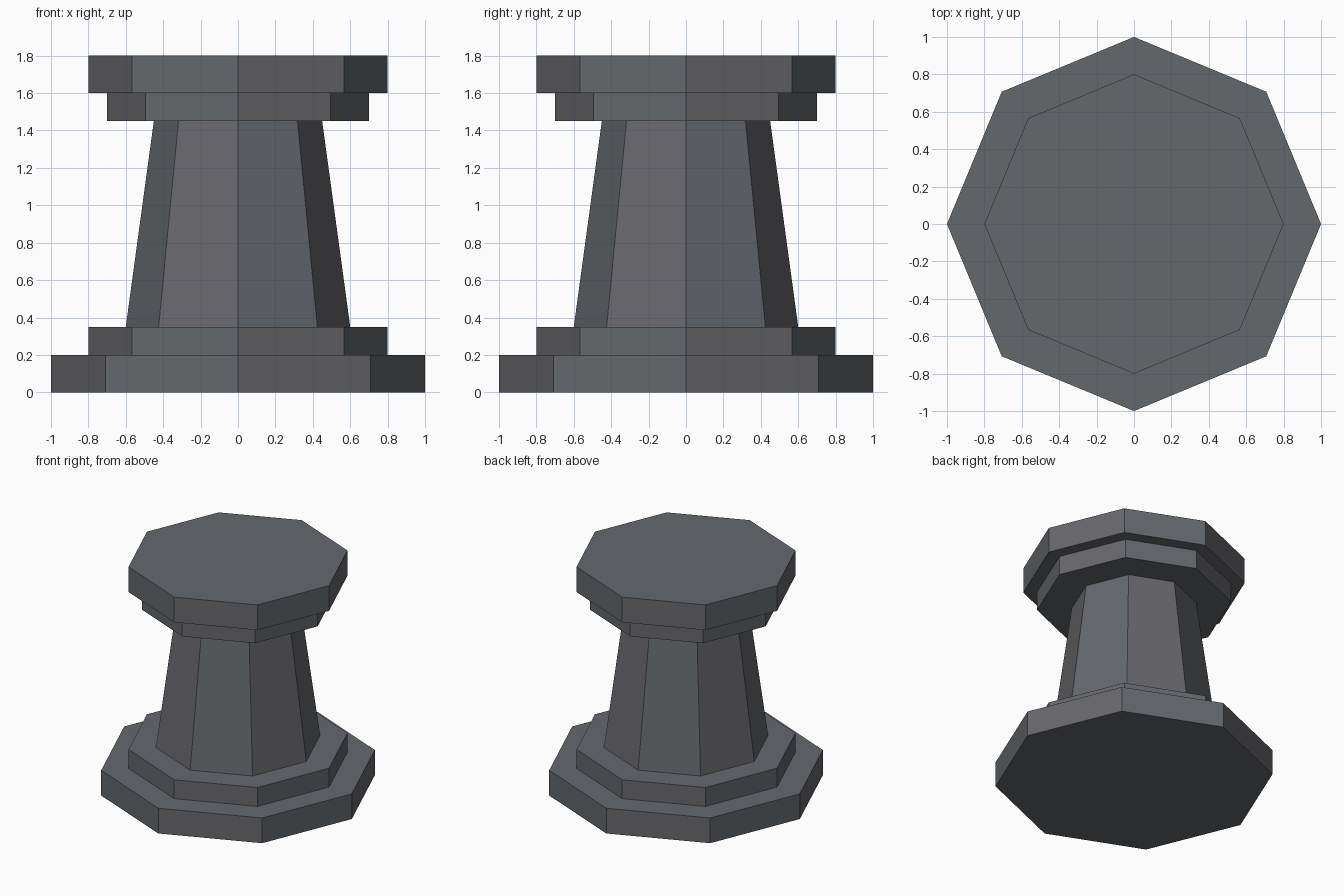
import bpy, bmesh, math

if "Cube" in bpy.data.objects:
    bpy.data.objects.remove(bpy.data.objects["Cube"])


def material(name, rgb):
    m = bpy.data.materials.new(name)
    m.diffuse_color = (*rgb, 1)
    m.use_nodes = True
    m.node_tree.nodes["Principled BSDF"].inputs["Base Color"].default_value = m.diffuse_color
    return m


SLATE = material("slate_grey", (0.128, 0.140, 0.152))
STONE = material("warm_grey", (0.138, 0.138, 0.152))


def tier(name, r_bottom, r_top, z0, z1, blue_side):
    """Eight-sided block whose side faces alternate between two greys."""
    bm = bmesh.new()
    rings = []
    for r, z in ((r_bottom, z0), (r_top, z1)):
        rings.append([bm.verts.new((r * math.cos(k * math.pi / 4),
                                    r * math.sin(k * math.pi / 4), z))
                      for k in range(8)])
    low, high = rings
    bm.faces.new(low[::-1])
    bm.faces.new(high)
    for k in range(8):
        n = (k + 1) % 8
        face = bm.faces.new((low[k], low[n], high[n], high[k]))
        face.material_index = 0 if k % 2 == blue_side else 1
    mesh = bpy.data.meshes.new(name)
    bm.to_mesh(mesh)
    bm.free()
    mesh.materials.append(SLATE)
    mesh.materials.append(STONE)
    bpy.context.collection.objects.link(bpy.data.objects.new(name, mesh))


# Stepped base
tier("base_slab", 1.0, 1.0, 0.0, 0.2, 1)
tier("base_step", 0.8, 0.8, 0.2, 0.35, 1)
# Tapered shaft
tier("shaft", 0.6, 0.45, 0.35, 1.45, 0)
# Stepped cap
tier("cap_step", 0.7, 0.7, 1.45, 1.6, 1)
tier("cap_slab", 0.8, 0.8, 1.6, 1.8, 1)
